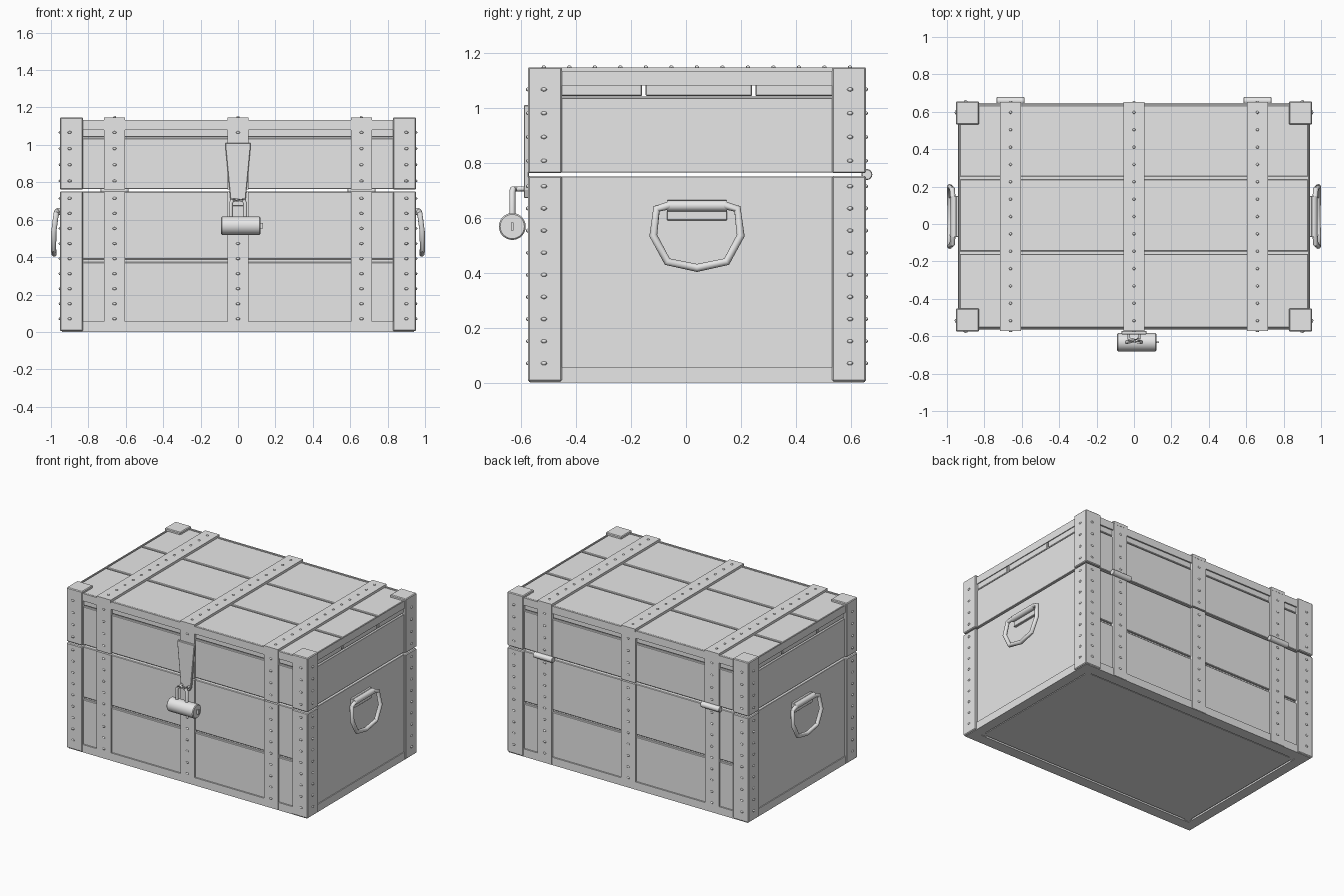
import bpy, bmesh, math
from mathutils import Matrix, Vector

if "Cube" in bpy.data.objects:
    bpy.data.objects.remove(bpy.data.objects["Cube"])

CY = 0.04            # middle of the chest in depth
SPLIT0, SPLIT1 = 0.75, 0.764
grey = bpy.data.materials.new("plain_grey")
grey.diffuse_color = (0.8, 0.8, 0.8, 1)
grey.use_nodes = True
grey.node_tree.nodes["Principled BSDF"].inputs["Base Color"].default_value = grey.diffuse_color


def finish(name, bm, bevel=0.0, smooth=False):
    bmesh.ops.recalc_face_normals(bm, faces=bm.faces)
    me = bpy.data.meshes.new(name)
    bm.to_mesh(me)
    bm.free()
    me.materials.append(grey)
    ob = bpy.data.objects.new(name, me)
    bpy.context.collection.objects.link(ob)
    if bevel:
        mod = ob.modifiers.new("edge", 'BEVEL')
        mod.width, mod.segments = bevel, 1
    if smooth:
        bpy.ops.object.select_all(action='DESELECT')
        ob.select_set(True)
        bpy.context.view_layer.objects.active = ob
        bpy.ops.object.shade_smooth_by_angle(angle=math.radians(40))
    return ob


def boxes(name, items, bevel=0.0):
    """Each item is x0, x1, y0, y1, z0, z1 with y measured from the chest middle."""
    bm = bmesh.new()
    for x0, x1, y0, y1, z0, z1 in items:
        m = Matrix.Translation(((x0 + x1) / 2, (y0 + y1) / 2 + CY, (z0 + z1) / 2))
        m = m @ Matrix.Diagonal((abs(x1 - x0), abs(y1 - y0), abs(z1 - z0), 1))
        bmesh.ops.create_cube(bm, size=1, matrix=m)
    return finish(name, bm, bevel)


def rods(name, items, sides=20, bevel=0.0):
    """Cylinders along x: x0, x1, y, z, radius."""
    bm = bmesh.new()
    for x0, x1, y, z, r in items:
        m = Matrix.Translation(((x0 + x1) / 2, y, z)) @ Matrix.Rotation(math.pi / 2, 4, 'Y')
        bmesh.ops.create_cone(bm, cap_ends=True, segments=sides, radius1=r, radius2=r,
                              depth=x1 - x0, matrix=m)
    return finish(name, bm, bevel, True)


def tube(name, points, radius, sides=10, closed=False):
    """Sweep a round section along points with mitred corners."""
    pts = [Vector(p) for p in points]
    n = len(pts)
    bm = bmesh.new()
    rings = []
    for i, p in enumerate(pts):
        a = (p - pts[i - 1]).normalized() if i else (pts[1] - p).normalized()
        b = (pts[i + 1] - p).normalized() if i < n - 1 else a
        t = (a + b).normalized()
        u = t.cross(Vector((1, 0, 0)) if abs(t.x) < 0.9 else Vector((0, 1, 0))).normalized()
        v = t.cross(u)
        rings.append([bm.verts.new(p + radius * (math.cos(k * math.tau / sides) * u +
                                                math.sin(k * math.tau / sides) * v))
                      for k in range(sides)])
    for r0, r1 in zip(rings, rings[1:]):
        for k in range(sides):
            j = (k + 1) % sides
            bm.faces.new((r0[k], r0[j], r1[j], r1[k]))
    bm.faces.new(rings[0])
    bm.faces.new(rings[-1])
    return finish(name, bm, 0, True)


# Solid cores of body and lid
boxes("body_core", [(-.92, .92, -.585, .585, .012, SPLIT0)])
boxes("lid_core", [(-.92, .92, -.585, .585, SPLIT1, 1.04)])

# Planks: front and back boards, plain end boards, top boards
front_back, ends = [], []
for s in (-1, 1):
    for z0, z1 in ((.03, .373), (.388, SPLIT0), (SPLIT1, 1.036)):
        front_back.append((-.935, .935, s * .57, s * .598, z0, z1))
    for z0, z1 in ((.03, SPLIT0), (SPLIT1, 1.036)):
        ends.append((s * .90, s * .936, -.598, .598, z0, z1))
boxes("front_and_back_planks", front_back, .004)
boxes("end_planks", ends, .002)
boxes("top_planks", [(-.932, .932, y0, y1, 1.042, 1.13) for y0, y1 in
                     ((-.594, -.2), (-.187, .2), (.213, .594))], .004)

# Upper and lower rails around the chest
rails = []
for s in (-1, 1):
    for z0, z1 in ((0, .055), (1.08, 1.133)):
        rails.append((-.942, .942, s * .598, s * .608, z0, z1))
        rails.append((s * .936, s * .942, -.605, .605, z0, z1))
boxes("rails", rails)

# Underside frame with a slightly sunken panel
boxes("bottom_frame",
      [(-.94, .94, s * .53, s * .605, 0, .05) for s in (-1, 1)] +
      [(s * .87, s * .94, -.53, .53, 0, .05) for s in (-1, 1)])
boxes("bottom_panel", [(-.86, .86, -.52, .52, .004, .03)])

# Corner posts, lower and upper
for name, z0, z1 in (("body_corners", .004, SPLIT0 + .002), ("lid_corners", SPLIT1 - .002, 1.147)):
    boxes(name, [(sx * .828, sx * .952, sy * .492, sy * .615, z0, z1)
                 for sx in (-1, 1) for sy in (-1, 1)], .005)

# Straps over front, back and top
STRAPS = (-.66, 0, .66)
W = .056
straps = []
for x in STRAPS:
    straps.append((x - W, x + W, -.613, .613, 1.125, 1.147))
    for s in (-1, 1):
        straps.append((x - W, x + W, s * .59, s * .611, .002, SPLIT0 + .002))
        straps.append((x - W, x + W, s * .59, s * .612, SPLIT1 - .002, 1.135))
boxes("straps", straps)

# Rivets: flattened domes on straps and corners
rows = [.07 + .0805 * i for i in range(9)] + [.807 + .0865 * i for i in range(4)]
bm = bmesh.new()


def rivet(x, y, z, sx, sy, sz):
    m = Matrix.Translation((x, y + CY, z)) @ Matrix.Diagonal((sx, sy, sz, 1))
    bmesh.ops.create_uvsphere(bm, u_segments=8, v_segments=6, radius=1, matrix=m)


for s in (-1, 1):
    for z in rows:
        for x in STRAPS:
            if not (x == 0 and s < 0 and .5 < z < 1.02):
                rivet(x, s * .611, z, .011, .007, .007)
        for x in (-.9, .9):
            rivet(x, s * .615, z, .011, .007, .007)
            rivet(math.copysign(.952, x), s * .557, z, .007, .011, .007)
for x in STRAPS:
    for i in range(13):
        rivet(x, -.557 + i * .0928, 1.147, .008, .008, .007)
finish("rivets", bm, 0, True)

# Hinge barrels on the back
rods("hinges", [(x - .075, x + .075, .658, .757, .02) for x in (-.66, .66)], 16, .003)

# Tapered hasp plate
bm = bmesh.new()
outline = [(-.068, 1.01), (.068, 1.01), (.066, .975), (.04, .7), (.028, .672), (-.028, .672),
           (-.04, .7), (-.066, .975)]
f = bm.faces.new([bm.verts.new((x, -.572, z)) for x, z in outline])
ext = bmesh.ops.extrude_face_region(bm, geom=[f])
bmesh.ops.translate(bm, vec=(0, -.018, 0),
                    verts=[v for v in ext["geom"] if isinstance(v, bmesh.types.BMVert)])
finish("hasp", bm, .003)

# Staple, shackle and barrel padlock
tube("staple", [(-.028, -.575, .705), (-.028, -.612, .705), (0, -.622, .705),
                (.028, -.612, .705), (.028, -.575, .705)], .009)
tube("shackle", [(-.038, -.632, .58), (-.038, -.632, .69), (-.028, -.63, .704),
                 (.028, -.63, .704), (.038, -.632, .69), (.038, -.632, .58)], .011)
rods("padlock", [(-.09, .12, -.632, .568, .049)], 28, .005)
boxes("padlock_key_plate", [(.115, .134, -.677, -.667, .553, .583)])

# Carrying handles on both ends
half = [(.100, .645, .968), (.147, .632, .972), (.159, .535, .985), (.108, .44, .986)]
path = [(-y, z, x) for y, z, x in half] + [(0, .417, .983)] + half[::-1]
for s, side in ((-1, "left"), (1, "right")):
    tube(side + "_handle", [(s * x, y + CY, z) for y, z, x in path], .0145)
    boxes(side + "_handle_plate", [(s * .93, s * .952, -.11, .11, .59, .664)], .003)
    rods(side + "_handle_sleeve", [(-.11, .11, 0, 0, .02)], 16).matrix_world = (
        Matrix.Translation((s * .961, CY, .643)) @ Matrix.Rotation(math.pi / 2, 4, 'Z'))
